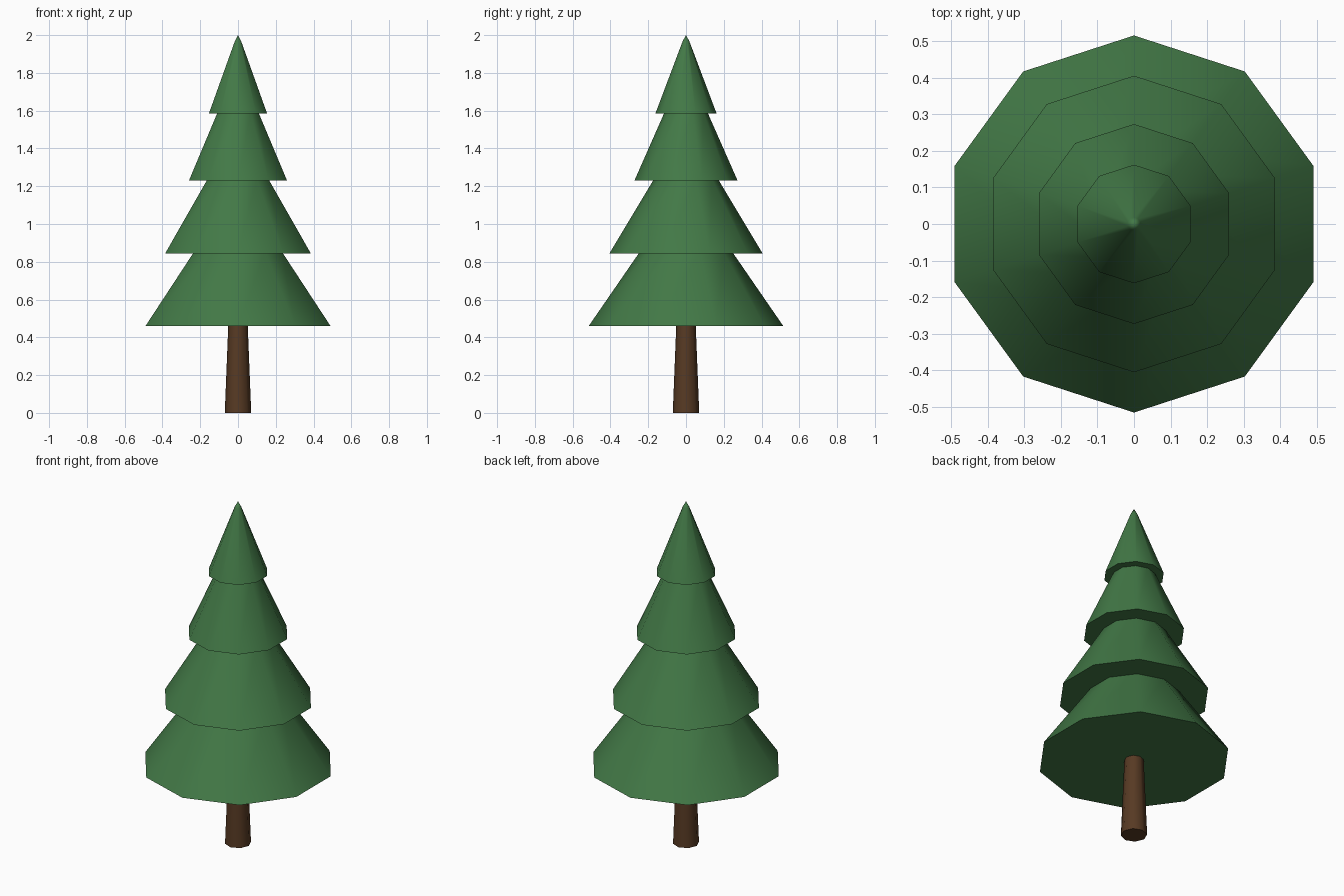
import bpy
import bmesh
from math import cos, sin, tau, pi, radians

cube = bpy.data.objects.get("Cube")
if cube:
    bpy.data.objects.remove(cube, do_unlink=True)


def make_material(name, color):
    mat = bpy.data.materials.new(name)
    mat.use_nodes = True
    mat.diffuse_color = color
    mat.node_tree.nodes["Principled BSDF"].inputs["Base Color"].default_value = color
    return mat


def lathe(name, profile, sides, mat):
    """Closed solid from (radius, height) rings, with a corner facing +y."""
    bm = bmesh.new()
    rings = []
    for radius, z in profile:
        angles = [pi / 2 + tau * i / sides for i in range(sides)]
        rings.append([bm.verts.new((radius * cos(a), radius * sin(a), z)) for a in angles])
    for low, high in zip(rings, rings[1:]):
        for i in range(sides):
            j = (i + 1) % sides
            bm.faces.new((low[i], low[j], high[j], high[i]))
    bm.faces.new(rings[0][::-1])
    bm.faces.new(rings[-1])
    bmesh.ops.remove_doubles(bm, verts=bm.verts, dist=0.0001)
    bmesh.ops.recalc_face_normals(bm, faces=bm.faces)
    mesh = bpy.data.meshes.new(name)
    bm.to_mesh(mesh)
    bm.free()
    mesh.materials.append(mat)
    obj = bpy.data.objects.new(name, mesh)
    bpy.context.collection.objects.link(obj)
    bpy.ops.object.select_all(action="DESELECT")
    obj.select_set(True)
    bpy.context.view_layer.objects.active = obj
    bpy.ops.object.shade_smooth_by_angle(angle=radians(50))
    return obj


green = make_material("needle green", (0.055, 0.19, 0.062, 1))
brown = make_material("bark brown", (0.095, 0.042, 0.017, 1))

# Tapered trunk
lathe("trunk", [(0.07, 0), (0.05, 0.5)], 8, brown)

# Stacked branch tiers, each tucked into the one above
lathe("branches_bottom", [(0.515, 0.46), (0.243, 0.855)], 10, green)
lathe("branches_lower", [(0.405, 0.845), (0.168, 1.24)], 10, green)
lathe("branches_upper", [(0.273, 1.23), (0.112, 1.595)], 10, green)

# Treetop with a slightly blunted tip
lathe("treetop", [(0.162, 1.585), (0.018, 1.967), (0.0, 2.0)], 10, green)
